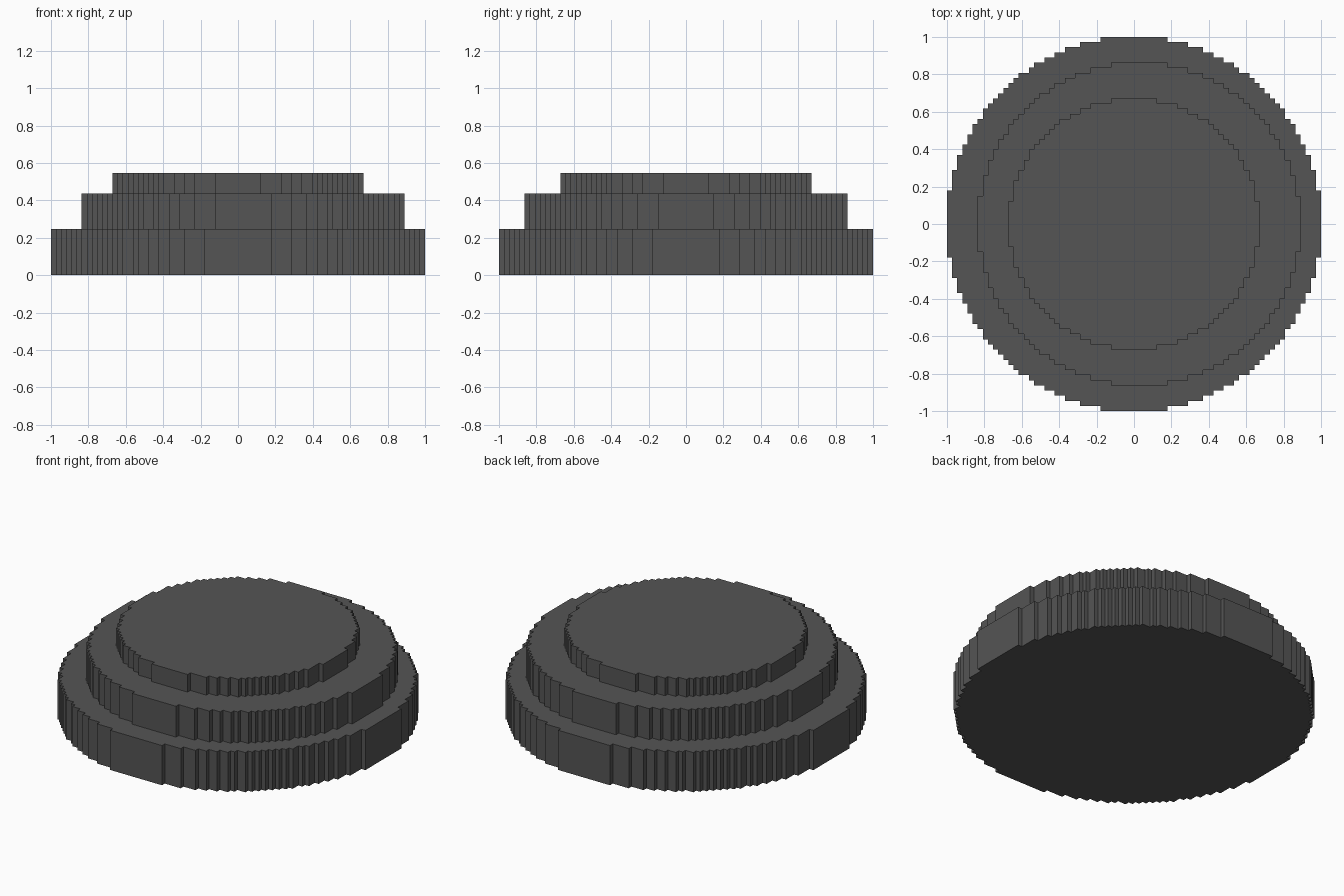
import bpy
import bmesh
import math

old = bpy.data.objects.get("Cube")
if old:
    bpy.data.objects.remove(old, do_unlink=True)

CELL = 2 / 73  # size of one block

# Single dark grey material
grey = bpy.data.materials.new("dark grey")
grey.use_nodes = True
colour = (0.09, 0.09, 0.09, 1)
grey.diffuse_color = colour
bsdf = grey.node_tree.nodes["Principled BSDF"]
bsdf.inputs["Base Color"].default_value = colour
bsdf.inputs["Roughness"].default_value = 0.8


def stepped_circle(n):
    """Counter-clockwise staircase outline of a blocky disc, n cells each side of centre."""
    def half_width(row):
        return math.floor(math.sqrt((n + 0.5) ** 2 - row ** 2)) + 0.5

    right = [(half_width(-n), -n - 0.5)]
    for row in range(-n + 1, n + 1):
        a, b = half_width(row - 1), half_width(row)
        if a != b:  # a corner pair only where the width changes
            right += [(a, row - 0.5), (b, row - 0.5)]
    right.append((half_width(n), n + 0.5))
    return right + [(-x, -y) for x, y in right]


def tier(name, n, z0, z1, shift=0, closed_base=False):
    """Extrude a stepped disc between two heights, all measured in cells."""
    bm = bmesh.new()
    base = [bm.verts.new(((x + shift) * CELL, y * CELL, z0 * CELL))
            for x, y in stepped_circle(n)]
    top = [bm.verts.new((v.co.x, v.co.y, z1 * CELL)) for v in base]
    bm.faces.new(top)
    if closed_base:
        bm.faces.new(base[::-1])
    for i in range(len(base)):
        j = (i + 1) % len(base)
        bm.faces.new((base[i], base[j], top[j], top[i]))
    mesh = bpy.data.meshes.new(name)
    bm.to_mesh(mesh)
    bm.free()
    mesh.materials.append(grey)
    obj = bpy.data.objects.new(name, mesh)
    bpy.context.collection.objects.link(obj)


# Three stacked discs; the middle one sits one cell off centre
tier("bottom_tier", 36, 0, 9, closed_base=True)
tier("middle_tier", 31, 9, 16, shift=1)
tier("top_tier", 24, 16, 20)
